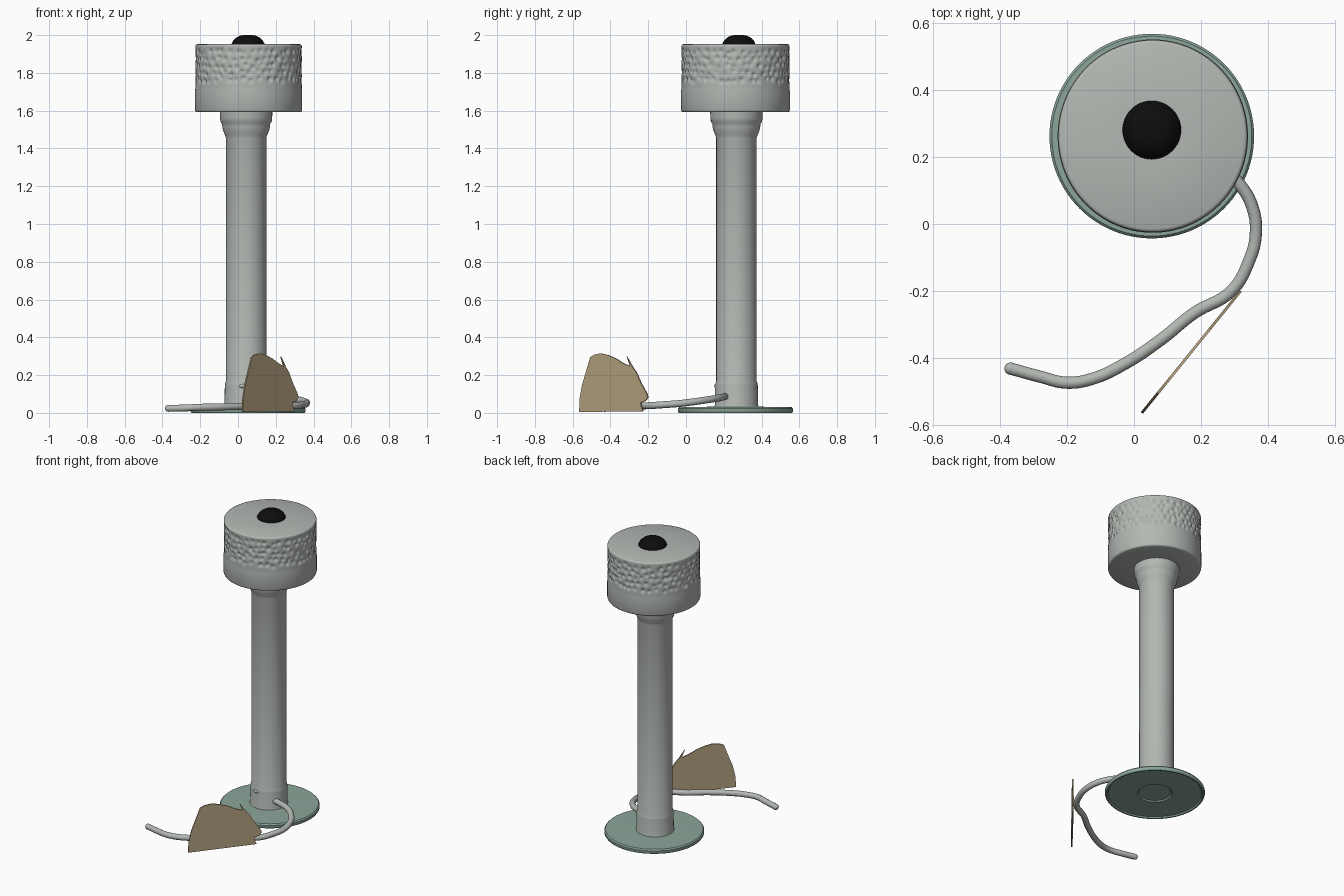
import bpy, bmesh, math, random
from mathutils import Vector

if "Cube" in bpy.data.objects:
    bpy.data.objects.remove(bpy.data.objects["Cube"])
random.seed(4)


def material(name, rgb):
    m = bpy.data.materials.new(name)
    m.diffuse_color = (*rgb, 1)
    m.use_nodes = True
    m.node_tree.nodes["Principled BSDF"].inputs["Base Color"].default_value = m.diffuse_color
    return m


GREY = material("pale grey", (0.45, 0.48, 0.45))
GREEN = material("sage green", (0.26, 0.38, 0.32))
TAN = material("tan card", (0.48, 0.38, 0.22))
BLACK = material("black", (0.004, 0.004, 0.004))


def finish(name, bm, mat, angle=35):
    bmesh.ops.recalc_face_normals(bm, faces=bm.faces)
    me = bpy.data.meshes.new(name)
    bm.to_mesh(me)
    bm.free()
    ob = bpy.data.objects.new(name, me)
    bpy.context.collection.objects.link(ob)
    me.materials.append(mat)
    bpy.ops.object.select_all(action='DESELECT')
    bpy.context.view_layer.objects.active = ob
    ob.select_set(True)
    bpy.ops.object.shade_smooth_by_angle(angle=math.radians(angle))
    return ob


def lathe(name, profile, cx, cy, mat, n=64, sx=1.0, dent=None, angle=35):
    """Turn an (r, z) profile; the first and last rings are capped."""
    bm = bmesh.new()
    rings = []
    for r, z in profile:
        ring = []
        for i in range(n):
            a = 2 * math.pi * i / n
            q = r - (dent(a, z) if dent else 0)
            ring.append(bm.verts.new((cx + q * sx * math.cos(a), cy + q * math.sin(a), z)))
        rings.append(ring)
    for lo, hi in zip(rings, rings[1:]):
        for i in range(n):
            j = (i + 1) % n
            bm.faces.new((lo[i], lo[j], hi[j], hi[i]))
    bm.faces.new(rings[0])
    bm.faces.new(rings[-1])
    return finish(name, bm, mat, angle)


# base plate with a rim and a shallow recess underneath
lathe("base_plate", [(0.10, 0.016), (0.108, 0.008), (0.285, 0.008), (0.292, 0.0), (0.30, 0.0),
                     (0.305, 0.008), (0.305, 0.022), (0.298, 0.03), (0.12, 0.033)],
      0.053, 0.262, GREEN, 96)

# pole with lower sleeve and stepped upper collar
lathe("pole", [(0.118, 0.03), (0.114, 0.045), (0.113, 0.145), (0.111, 0.158), (0.107, 0.168),
               (0.107, 1.455), (0.111, 1.468), (0.122, 1.495), (0.126, 1.515), (0.127, 1.53),
               (0.135, 1.54), (0.138, 1.56), (0.139, 1.60)], 0.043, 0.267, GREY, 64)

# hammered drum shade: jittered dents in a band
R = 0.286
COLS, ROWS = 42, 5
dents = []
for row in range(ROWS):
    for c in range(COLS):
        a = (c + 0.5 * (row % 2) + random.uniform(-0.28, 0.28)) * 2 * math.pi / COLS
        z = 1.765 + row * 0.036 + random.uniform(-0.010, 0.010)
        dents.append((a % (2 * math.pi), z, random.uniform(0.006, 0.012), random.uniform(0.010, 0.014)))
buckets = {}
for d in dents:
    k = int(d[0] * COLS / (2 * math.pi)) % COLS
    buckets.setdefault(k, []).append(d)


def hammered(a, z):
    if z < 1.72 or z > 1.937:
        return 0.0
    k = int(a * COLS / (2 * math.pi))
    out = 0.0
    for kk in (k - 1, k, k + 1):
        for da, dz, depth, s in buckets.get(kk % COLS, []):
            u = (a - da + math.pi) % (2 * math.pi) - math.pi
            out += depth * math.exp(-((u * R) ** 2 + (z - dz) ** 2) / (s * s))
    return min(out, 0.013)


shade = [(0.13, 1.592), (0.278, 1.592), (0.285, 1.595), (R + 0.002, 1.603), (R + 0.002, 1.70)]
shade += [(R, 1.72 + 0.0062 * i) for i in range(36)]
shade += [(R, 1.943), (0.283, 1.949), (0.276, 1.952), (0.08, 1.952)]
lathe("drum_shade", shade, 0.056, 0.262, GREY, 320, 0.985, hammered, 50)

# black domed knob
lathe("knob", [(0.088, 1.948), (0.086, 1.957), (0.078, 1.972), (0.062, 1.987),
               (0.045, 1.996), (0.025, 2.0)], 0.053, 0.28, BLACK, 48)

# power cable lying in a curve
path = [(0.07, 0.215, 0.088), (0.17, 0.20, 0.085), (0.26, 0.168, 0.078), (0.315, 0.118, 0.070),
        (0.353, 0.05, 0.060), (0.363, -0.03, 0.050), (0.343, -0.11, 0.044), (0.29, -0.20, 0.038),
        (0.18, -0.265, 0.037), (0.08, -0.345, 0.036), (-0.03, -0.418, 0.033),
        (-0.12, -0.46, 0.031), (-0.20, -0.473, 0.030), (-0.28, -0.455, 0.026), (-0.368, -0.431, 0.024)]
cu = bpy.data.curves.new("cable", 'CURVE')
cu.dimensions = '3D'
cu.bevel_depth = 0.0185
cu.bevel_resolution = 4
cu.use_fill_caps = True
sp = cu.splines.new('BEZIER')
sp.bezier_points.add(len(path) - 1)
for p, co in zip(sp.bezier_points, path):
    p.co = co
    p.handle_left_type = p.handle_right_type = 'AUTO'
sp.resolution_u = 8
cu.materials.append(GREY)
bpy.context.collection.objects.link(bpy.data.objects.new("cable", cu))

# rounded cable tip
bm = bmesh.new()
bmesh.ops.create_uvsphere(bm, u_segments=16, v_segments=10, radius=0.0185)
bmesh.ops.translate(bm, verts=bm.verts, vec=Vector(path[-1]))
finish("cable_tip", bm, GREY)

# small switch on the front of the sleeve
bm = bmesh.new()
bmesh.ops.create_uvsphere(bm, u_segments=16, v_segments=10, radius=1)
for v in bm.verts:
    v.co = Vector((0.025 + v.co.x * 0.02, 0.157 + v.co.y * 0.008, 0.142 + v.co.z * 0.010))
finish("sleeve_button", bm, GREY)

# torn card standing beside the cable: outline given as (y, z)
outline = [(-0.563, 0.005), (-0.562, 0.07), (-0.548, 0.15), (-0.527, 0.22), (-0.505, 0.295),
           (-0.485, 0.308), (-0.45, 0.315), (-0.41, 0.305), (-0.37, 0.288), (-0.33, 0.262),
           (-0.295, 0.247), (-0.312, 0.298), (-0.283, 0.245), (-0.262, 0.215), (-0.235, 0.155),
           (-0.205, 0.10), (-0.200, 0.082), (-0.214, 0.063), (-0.238, 0.055), (-0.236, 0.035),
           (-0.226, 0.008)]
bm = bmesh.new()
sides = []
for off in (-0.004, 0.004):
    ring = []
    for y, z in outline:
        x = 0.026 + (y + 0.56) * 0.81
        ring.append(bm.verts.new((x + off * 0.78, y - off * 0.63, z)))
    sides.append(ring)
    bm.faces.new(ring)
for i in range(len(outline)):
    j = (i + 1) % len(outline)
    bm.faces.new((sides[0][i], sides[0][j], sides[1][j], sides[1][i]))
finish("torn_card", bm, TAN)
